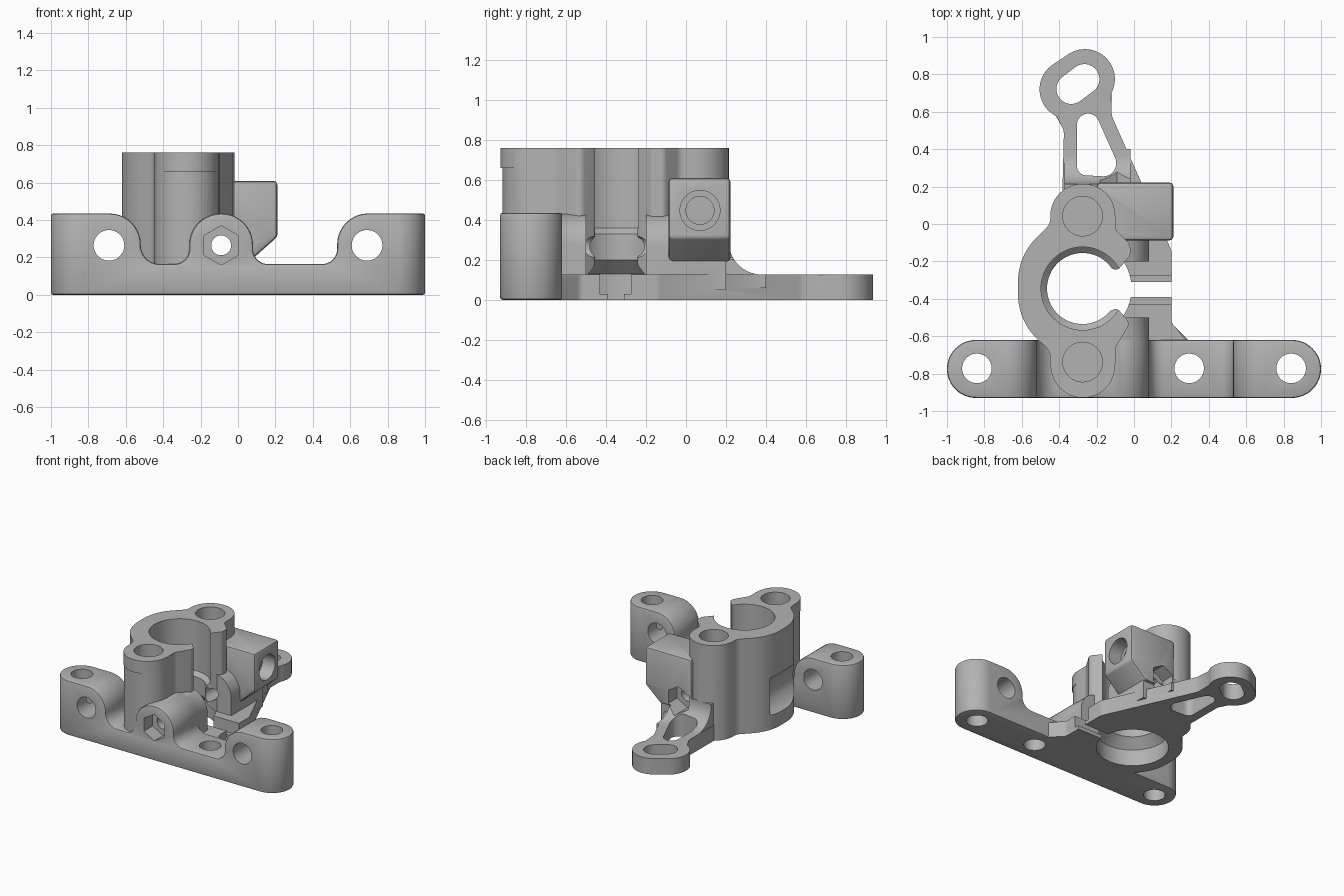
import bpy, bmesh, math
from mathutils import Vector
from mathutils.geometry import convex_hull_2d

if "Cube" in bpy.data.objects:
    bpy.data.objects.remove(bpy.data.objects["Cube"])

grey = bpy.data.materials.new("plain_grey")
grey.use_nodes = True
grey.diffuse_color = (0.45, 0.45, 0.45, 1)
grey.node_tree.nodes["Principled BSDF"].inputs["Base Color"].default_value = (0.45, 0.45, 0.45, 1)


# ---- outlines ----
def circle(cx, cy, r, n=48, start=0.0):
    return [(cx + r * math.cos(start + 2 * math.pi * i / n),
             cy + r * math.sin(start + 2 * math.pi * i / n)) for i in range(n)]


def hull(*circles):
    pts = [p for c in circles for p in circle(*c)]
    return [pts[i] for i in convex_hull_2d([Vector(p) for p in pts])]


def rounded(corners, steps=10):
    """Polygon whose corners (x, y, radius) are replaced by tangent arcs."""
    out = []
    for i, c in enumerate(corners):
        p = Vector(c[:2])
        if len(c) < 3:
            out.append(tuple(p))
            continue
        a = (Vector(corners[i - 1][:2]) - p).normalized()
        b = (Vector(corners[(i + 1) % len(corners)][:2]) - p).normalized()
        half = a.angle(b) / 2
        mid = p + (a + b).normalized() * (c[2] / math.sin(half))
        t = c[2] / math.tan(half)
        s, e = p + a * t - mid, p + b * t - mid
        turn = math.atan2(s.x * e.y - s.y * e.x, s.dot(e))
        for k in range(steps + 1):
            f = turn * k / steps
            out.append((mid.x + s.x * math.cos(f) - s.y * math.sin(f),
                        mid.y + s.x * math.sin(f) + s.y * math.cos(f)))
    return out


# ---- solids ----
def add(name, bm):
    bmesh.ops.recalc_face_normals(bm, faces=bm.faces)
    me = bpy.data.meshes.new(name)
    bm.to_mesh(me)
    bm.free()
    me.materials.append(grey)
    ob = bpy.data.objects.new(name, me)
    bpy.context.collection.objects.link(ob)
    return ob


PLACE = {"x": lambda u, v, w: (w, u, v),
         "y": lambda u, v, w: (u, w, v),
         "z": lambda u, v, w: (u, v, w)}


def prism(name, pts, lo, hi, axis="z", edge=0):
    """Outline extruded along an axis, with an optional rounded far rim."""
    bm = bmesh.new()
    low = [bm.verts.new(PLACE[axis](u, v, lo)) for u, v in pts]
    top = [bm.verts.new(PLACE[axis](u, v, hi)) for u, v in pts]
    bm.faces.new(low)
    cap = bm.faces.new(top)
    for i in range(len(pts)):
        bm.faces.new((low[i - 1], low[i], top[i], top[i - 1]))
    if edge:
        bmesh.ops.bevel(bm, geom=list(cap.edges), offset=edge, segments=2,
                        profile=0.5, affect="EDGES")
    return add(name, bm)


def turned(name, cx, cy, profile, n=64):
    """Solid of revolution about a vertical line, from (radius, z) steps."""
    bm = bmesh.new()
    rings = [[bm.verts.new((x, y, z)) for x, y in circle(cx, cy, r, n)] for r, z in profile]
    bm.faces.new(rings[0])
    bm.faces.new(rings[-1])
    for a, b in zip(rings, rings[1:]):
        for i in range(n):
            bm.faces.new((a[i - 1], a[i], b[i], b[i - 1]))
    return add(name, bm)


def apply(ob, mod):
    bpy.context.view_layer.objects.active = ob
    bpy.ops.object.modifier_apply(modifier=mod.name)


def combine(ob, other, how):
    m = ob.modifiers.new("combine", "BOOLEAN")
    m.operation, m.solver, m.object = how, "EXACT", other
    apply(ob, m)
    bpy.data.objects.remove(other)


def soften(ob, width):
    m = ob.modifiers.new("soften", "BEVEL")
    m.width, m.segments, m.limit_method, m.angle_limit = width, 2, "ANGLE", math.radians(50)
    apply(ob, m)


# ---- mounting bar: front profile trimmed to a round-ended plan ----
bar = prism("mounting_bar", rounded([
    (-1.1, 0), (-1.1, .435), (-.52, .435, .165), (-.52, .165, .1),
    (-.26, .165, .08), (-.26, .435, .167), (.08, .435, .167), (.08, .165, .08),
    (.53, .165, .08), (.53, .435, .165), (1.1, .435), (1.1, 0)]), -1.1, -.4, "y")
combine(bar, prism("plan", hull((-.845, -.775, .155), (.845, -.775, .155)), 0, .6), "INTERSECT")
soften(bar, .012)

# ---- clamp column with two bolt bosses and open lips ----
column = prism("clamp_column", rounded([
    (-.447, .215, .17), (-.1, .215, .17), (-.1, -.03, .05), (-.02, -.11, .04),
    (-.02, -.17, .03), (-.09, -.25, .03), (-.2, -.2), (-.2, -.49),
    (-.09, -.45, .03), (-.02, -.53, .04), (-.1, -.66, .06), (-.1, -.918, .17),
    (-.447, -.918, .17), (-.447, -.68, .08), (-.62, -.52, .33),
    (-.62, -.17, .33), (-.447, 0, .08)]), 0, .76)
combine(column, prism("boss_collar", circle(-.273, -.757, .172), .66, .76), "UNION")
combine(column, prism("access_scoop", circle(-.69, .265, .17), -.66, -.2, "y"), "DIFFERENCE")

# ---- base plate with the long arm ----
base = prism("base_plate", rounded([
    (-.447, -.7), (.3, -.7), (.3, -.63), (.2, -.53, .05), (.2, -.14, .06),
    (-.12, .58, .1), (-.12, .72), (-.3, .8), (-.44, .62), (-.375, .5, .08),
    (-.375, 0), (-.447, 0)]), 0, .127, edge=.012)
arm_end = prism("arm_end", hull((-.345, .72, .16), (-.262, .775, .16)), 0, .127, edge=.012)

# ---- clamp ears, side block and the fillet behind the column ----
ear = rounded([(-.26, .05), (.08, .05), (.08, .43, .165), (-.26, .43, .165)])
front_ear = prism("front_ear", ear, -.8, -.5, "y")
back_ear = prism("back_ear", ear, -.2, .2, "y")
block = prism("side_block", rounded([
    (-.2, .19), (.075, .19, .02), (.21, .31, .03), (.21, .61), (-.2, .61)]), -.088, .222, "y")
soften(block, .025)
fillet = prism("arm_fillet", rounded([
    (.05, .06), (.4, .06), (.4, .126), (.214, .126, .165), (.214, .3), (.05, .3)]),
    -.372, -.02, "x")

body = bar
body.name = "clamp_bracket"
for part in (base, arm_end, column, front_ear, back_ear, block, fillet):
    combine(body, part, "UNION")

# ---- stepped tube bore and the clamping slit ----
cuts = [turned("tube_bore", -.275, -.345, [
    (.262, -.1), (.262, .13), (.19, .2), (.19, .33), (.222, .36), (.222, .9)])]


def slot(y0, y1, z0, z1, x0):
    return prism("slit", [(x0, y0), (.4, y0), (.4, y1), (x0, y1)], z0, z1)


cuts += [slot(-.39, -.31, -.1, .2, -.1), slot(-.43, -.275, .03, .2, -.03)]

# ---- vertical holes, arm slots and blind bolt holes ----
for x in (-.84, .295, .84):
    cuts.append(prism("bar_hole", circle(x, -.772, .079), -.1, .6))
for y in (.042, -.738):
    cuts.append(prism("boss_hole", circle(-.275, y, .106), .4, .9))
cuts.append(prism("end_slot", hull((-.335, .722, .08), (-.265, .775, .08)), -.1, .3))
cuts.append(prism("arm_window", hull((-.245, .53, .06), (-.255, .31, .05), (-.165, .325, .07)), -.1, .5))

# ---- cross holes, hex pockets and the side socket ----
for x in (-.69, .69):
    cuts.append(prism("cross_hole", circle(x, .265, .082), -1, -.5, "y"))
cuts.append(prism("clamp_bolt_hole", circle(-.09, .265, .053), -1, .5, "y"))
hexagon = circle(-.09, .265, .105, 6, math.pi / 2)
cuts.append(prism("front_hex", hexagon, -1, -.82, "y"))
cuts.append(prism("back_hex", hexagon, .11, .5, "y"))
cuts.append(prism("side_socket", circle(.07, .447, .07), -.02, .4, "x"))
cuts.append(prism("socket_mouth", circle(.07, .447, .1), .1, .4, "x"))
for c in cuts:
    combine(body, c, "DIFFERENCE")

# ---- smooth curved walls, keep edges sharp ----
bpy.ops.object.select_all(action="DESELECT")
body.select_set(True)
bpy.context.view_layer.objects.active = body
bpy.ops.object.shade_smooth_by_angle(angle=math.radians(30))
